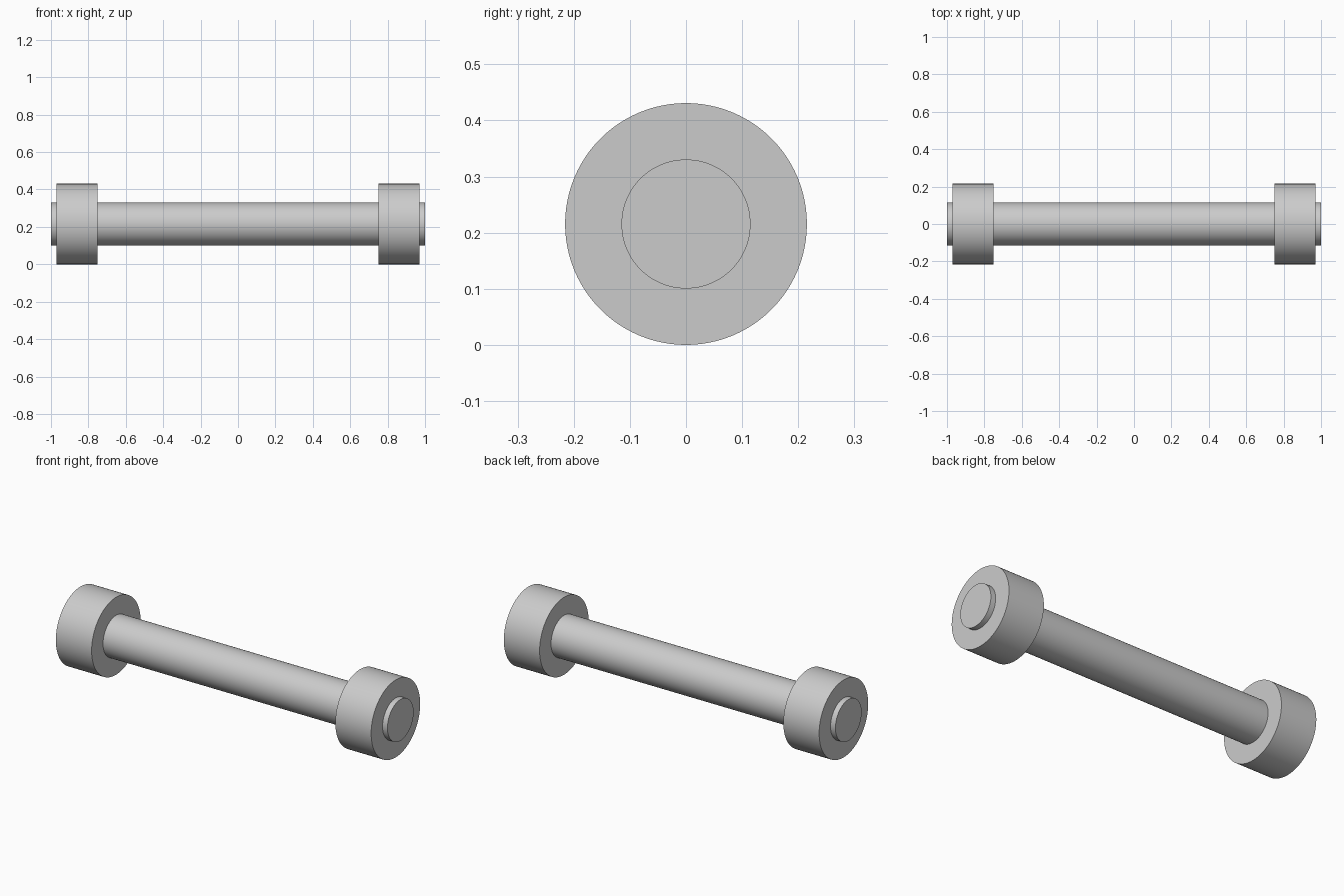
import bpy
import math

cube = bpy.data.objects.get("Cube")
if cube:
    bpy.data.objects.remove(cube, do_unlink=True)

WHEEL_RADIUS = 0.2155
ROD_RADIUS = 0.115

# Single grey finish
grey = bpy.data.materials.new("light_grey")
grey.use_nodes = True
colour = (0.6, 0.6, 0.6, 1)
grey.diffuse_color = colour
grey.node_tree.nodes["Principled BSDF"].inputs["Base Color"].default_value = colour


def x_cylinder(name, radius, x_start, x_end):
    """Smooth cylinder lying along x at axle height."""
    bpy.ops.mesh.primitive_cylinder_add(
        vertices=96, radius=radius, depth=x_end - x_start,
        location=((x_start + x_end) / 2, 0, WHEEL_RADIUS),
        rotation=(0, math.pi / 2, 0))
    obj = bpy.context.object
    obj.name = name
    obj.data.materials.append(grey)
    bpy.ops.object.shade_smooth_by_angle(angle=math.radians(30))
    return obj


# Axle rod, protruding slightly beyond both wheels
x_cylinder("axle_rod", ROD_RADIUS, -1, 1)

# Wheels near each end
x_cylinder("left_wheel", WHEEL_RADIUS, 0.75, 0.97)
x_cylinder("right_wheel", WHEEL_RADIUS, -0.97, -0.75)
